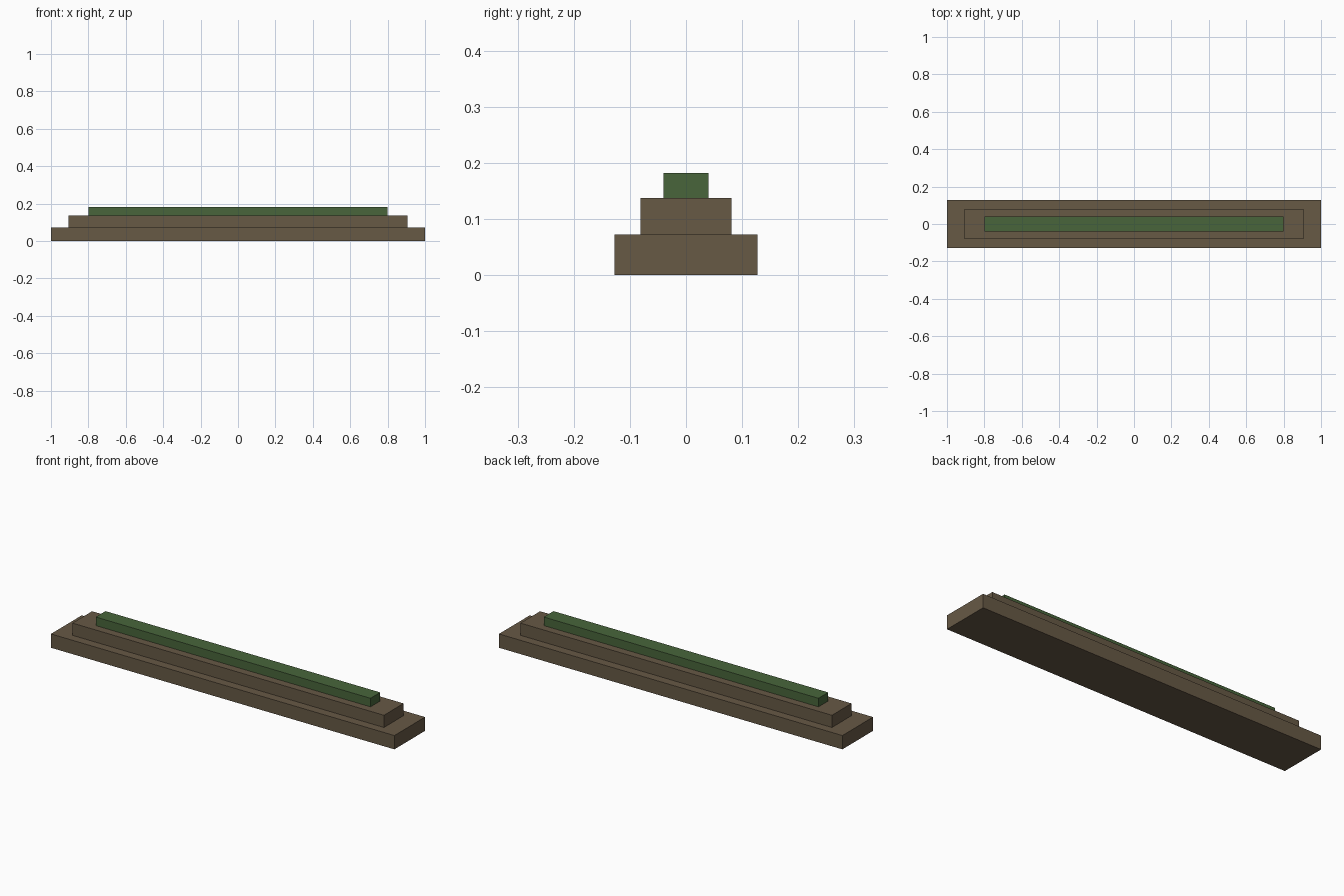
import bpy

cube = bpy.data.objects.get("Cube")
if cube:
    bpy.data.objects.remove(cube, do_unlink=True)


def make_material(name, rgb):
    mat = bpy.data.materials.new(name)
    mat.use_nodes = True
    colour = (*rgb, 1)
    mat.diffuse_color = colour
    mat.node_tree.nodes["Principled BSDF"].inputs["Base Color"].default_value = colour
    return mat


def make_tier(name, half_x, half_y, bottom, top, mat):
    bpy.ops.mesh.primitive_cube_add(size=2, location=(0, 0, (bottom + top) / 2))
    tier = bpy.context.object
    tier.name = tier.data.name = name
    tier.scale = (half_x, half_y, (top - bottom) / 2)
    bpy.ops.object.transform_apply(location=False, rotation=False, scale=True)
    tier.data.materials.append(mat)


earth = make_material("earth brown", (0.135, 0.1, 0.06))
grass = make_material("grass green", (0.065, 0.13, 0.043))

# Stepped bank: two earth tiers capped by a grass strip
make_tier("lower_tier", 1.0, 0.1275, 0, 0.0727, earth)
make_tier("middle_tier", 0.907, 0.0815, 0.0727, 0.137, earth)
make_tier("grass_strip", 0.8, 0.0405, 0.137, 0.182, grass)
